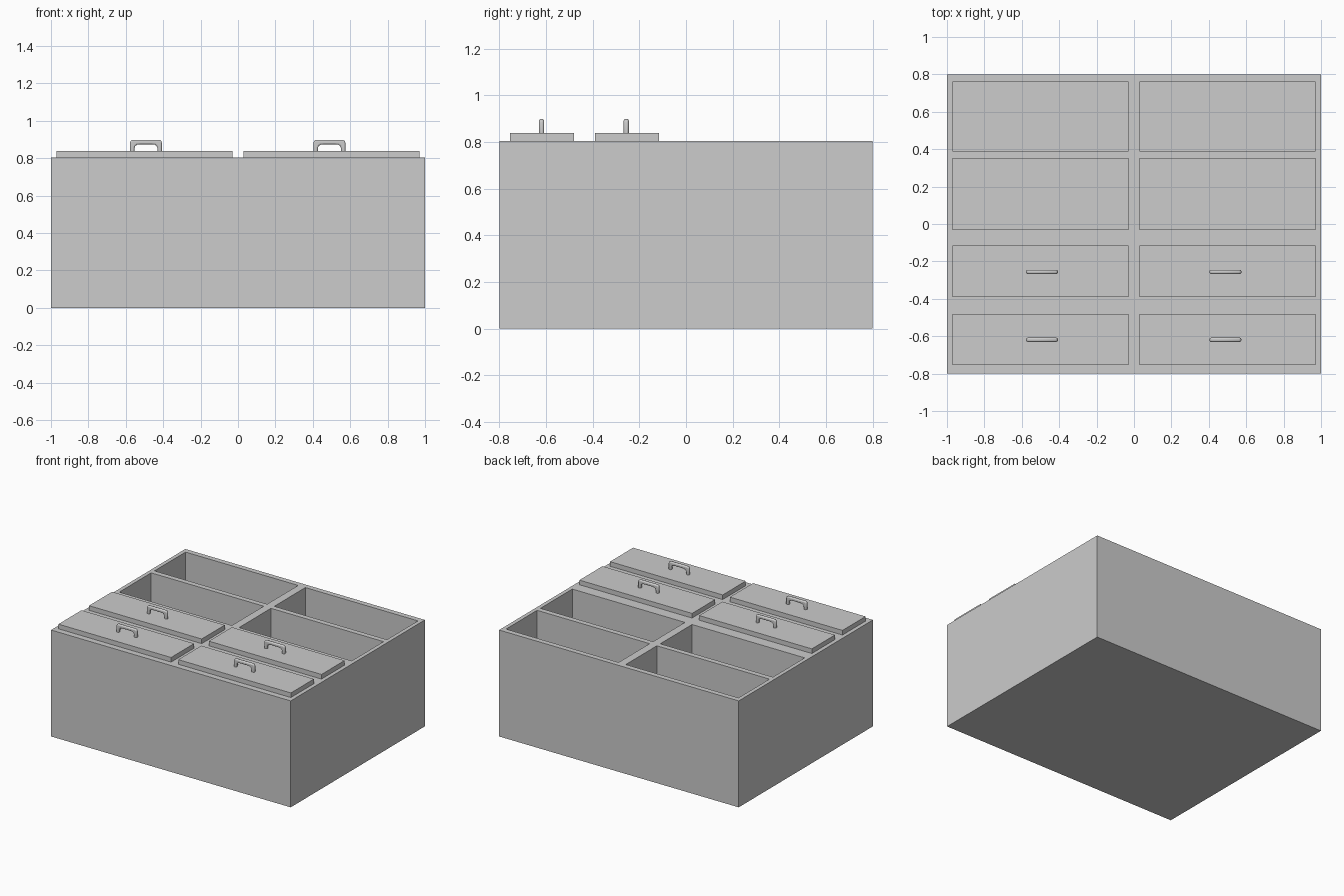
import bpy, bmesh
from mathutils import Vector

cube = bpy.data.objects.get("Cube")
if cube:
    bpy.data.objects.remove(cube, do_unlink=True)

HEIGHT = 0.803      # top of the cabinet carcass
FLOOR = 0.04        # thickness of the panel below the wells
FRONT_TOP = 0.838   # top of the drawer fronts

grey = bpy.data.materials.new("plain grey")
grey.use_nodes = True
grey.diffuse_color = (0.604, 0.604, 0.604, 1)
grey.node_tree.nodes["Principled BSDF"].inputs["Base Color"].default_value = (0.604, 0.604, 0.604, 1)


def finish(bm, name):
    bmesh.ops.recalc_face_normals(bm, faces=bm.faces[:])
    mesh = bpy.data.meshes.new(name)
    bm.to_mesh(mesh)
    bm.free()
    mesh.materials.append(grey)
    obj = bpy.data.objects.new(name, mesh)
    bpy.context.collection.objects.link(obj)
    return obj


def extrude(bm, faces, vec):
    out = bmesh.ops.extrude_face_region(bm, geom=faces)["geom"]
    verts = [g for g in out if isinstance(g, bmesh.types.BMVert)]
    bmesh.ops.translate(bm, verts=verts, vec=vec)
    return [g for g in out if isinstance(g, bmesh.types.BMFace)]


# Cabinet: a solid block whose top grid has four open wells sunk into it
xs = [-1, -0.97, -0.03, 0.03, 0.97, 1]
ys = [-0.8, -0.03, 0.35, 0.39, 0.76, 0.8]
bm = bmesh.new()
grid = [[bm.verts.new((x, y, 0)) for x in xs] for y in ys]
for j in range(len(ys) - 1):
    for i in range(len(xs) - 1):
        bm.faces.new((grid[j][i], grid[j][i + 1], grid[j + 1][i + 1], grid[j + 1][i]))
top = extrude(bm, bm.faces[:], Vector((0, 0, HEIGHT)))


def is_well(face):
    c = face.calc_center_median()
    in_column = 0.03 < abs(c.x) < 0.97
    in_row = -0.03 < c.y < 0.35 or 0.39 < c.y < 0.76
    return in_column and in_row


# The extrusion keeps the lid of each well, so the lids are removed afterwards
lids = [f for f in top if is_well(f)]
extrude(bm, lids, Vector((0, 0, FLOOR - HEIGHT)))
bmesh.ops.delete(bm, geom=[f for f in lids if f.is_valid], context='FACES_ONLY')
bmesh.ops.recalc_face_normals(bm, faces=bm.faces[:])
bmesh.ops.dissolve_limit(bm, angle_limit=0.01, verts=bm.verts[:], edges=bm.edges[:])
finish(bm, "cabinet")


# Drawer front: a flat slab closing one drawer
def drawer_front(name, x0, x1, y0, y1):
    bm = bmesh.new()
    bmesh.ops.create_cube(bm, size=1)
    for v in bm.verts:
        v.co = (x1 if v.co.x > 0 else x0,
                y1 if v.co.y > 0 else y0,
                FRONT_TOP if v.co.z > 0 else HEIGHT)
    finish(bm, name)


# Handle: half of a bracket profile, mirrored, thickened and rounded over
half_profile = [(0.085, -0.01), (0.085, 0.045), (0.082, 0.054), (0.073, 0.06)]
half_inside = [(0.03, 0.036), (0.048, 0.034), (0.057, 0.027), (0.061, 0.018), (0.063, -0.01)]


def handle(name, x, y):
    outer = half_profile + [(-a, z) for a, z in reversed(half_profile)]
    inner = [(-a, z) for a, z in reversed(half_inside)] + half_inside
    bm = bmesh.new()
    verts = [bm.verts.new((x + a, y - 0.011, FRONT_TOP + z)) for a, z in outer + inner]
    extrude(bm, [bm.faces.new(verts)], Vector((0, 0.022, 0)))
    obj = finish(bm, name)
    bevel = obj.modifiers.new("rounded edges", 'BEVEL')
    bevel.width = 0.008
    bevel.segments = 3
    bevel.use_clamp_overlap = False
    bevel.limit_method = 'ANGLE'
    bevel.angle_limit = 1.2
    bpy.ops.object.select_all(action='DESELECT')
    bpy.context.view_layer.objects.active = obj
    obj.select_set(True)
    bpy.ops.object.shade_smooth_by_angle(angle=0.7)


rows = {"lower": (-0.755, -0.48, -0.619), "upper": (-0.39, -0.115, -0.256)}
columns = {"right": (-0.97, -0.03, -0.492), "left": (0.03, 0.97, 0.489)}
for row, (y0, y1, hy) in rows.items():
    for side, (x0, x1, hx) in columns.items():
        drawer_front(f"{row}_{side}_drawer_front", x0, x1, y0, y1)
        handle(f"{row}_{side}_handle", hx, hy)
